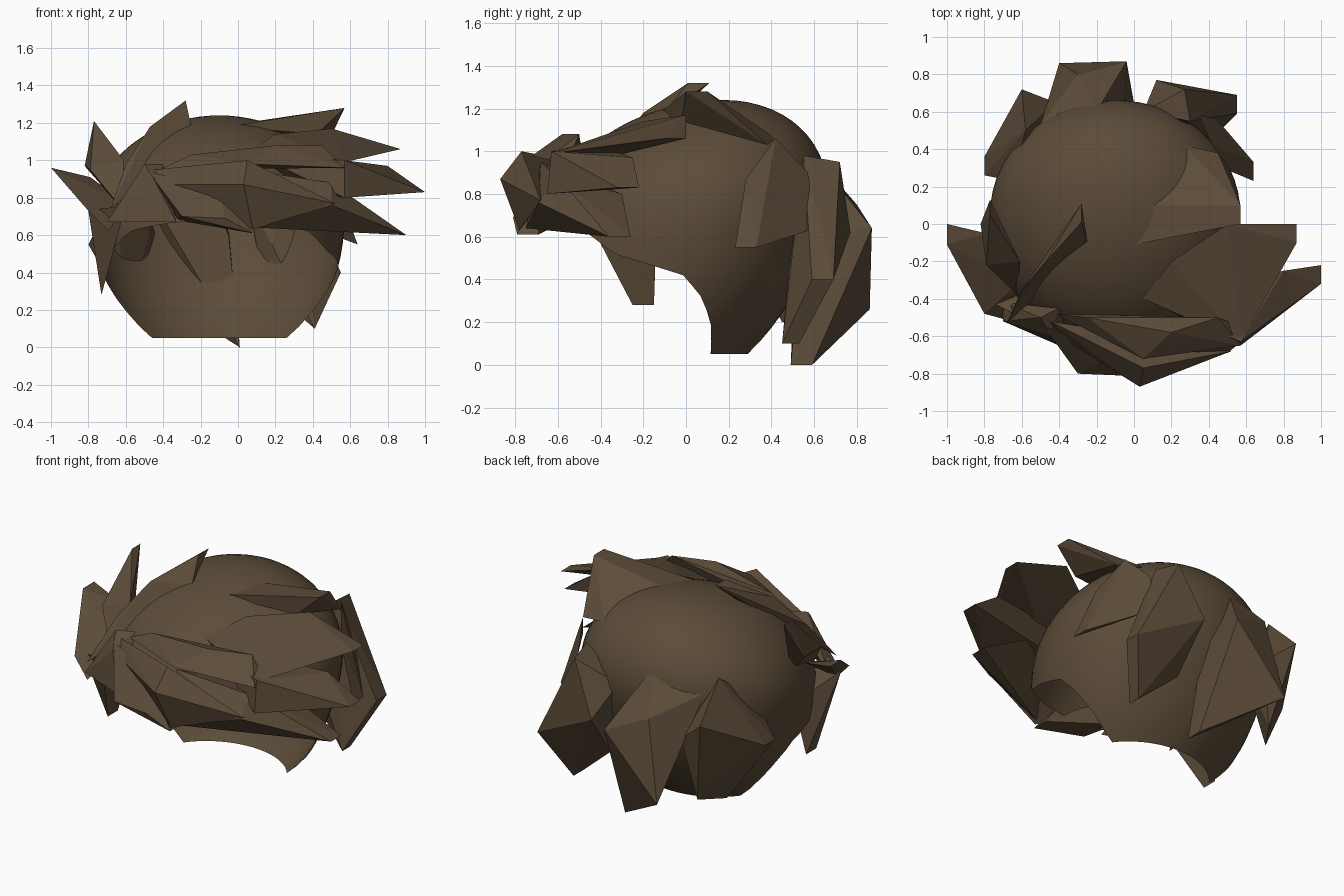
import bpy
import bmesh
from math import sin, cos, acos, pi
from mathutils import Vector

cube = bpy.data.objects.get("Cube")
if cube:
    bpy.data.objects.remove(cube, do_unlink=True)

brown = bpy.data.materials.new("dark_brown_hair")
brown.use_nodes = True
hair_colour = (0.107, 0.072, 0.041, 1)
brown.diffuse_color = hair_colour
shader = next(n for n in brown.node_tree.nodes if n.type == "BSDF_PRINCIPLED")
shader.inputs["Base Color"].default_value = hair_colour
shader.inputs["Roughness"].default_value = 0.8


def finish(name, bm, smooth=False):
    """Turn a bmesh into a named, coloured object."""
    bmesh.ops.recalc_face_normals(bm, faces=bm.faces)
    for face in bm.faces:
        face.smooth = smooth
    mesh = bpy.data.meshes.new(name)
    bm.to_mesh(mesh)
    bm.free()
    mesh.materials.append(brown)
    obj = bpy.data.objects.new(name, mesh)
    bpy.context.collection.objects.link(obj)
    return obj


def hairline(s):
    """Height of the cap's lower edge; s runs from -1 (front) to 1 (back)."""
    steps = [(-1, .68), (-.7, .62), (-.5, .52), (0, .42), (.2, .32), (.37, .2),
             (.54, .05), (1, .05)]
    for (s0, z0), (s1, z1) in zip(steps, steps[1:]):
        if s <= s1:
            return z0 + (z1 - z0) * (s - s0) / (s1 - s0)
    return steps[-1][1]


def build_cap(segments=64, rings=24):
    """Open egg-shaped shell leaning back, ending at the hairline."""
    bm = bmesh.new()
    middle, up, down, lean = 0.7, 0.54, 0.85, 0.23
    top = bm.verts.new((-0.1, 0.05 + lean * up, middle + up))
    columns = []
    for i in range(segments):
        a = 2 * pi * i / segments
        limit = acos((hairline(sin(a)) - middle) / down)
        depth = 0.6 if sin(a) > 0 else 0.71
        column = [top]
        for j in range(1, rings + 1):
            t = limit * j / rings
            rise = cos(t) * (up if cos(t) > 0 else down)
            column.append(bm.verts.new((-0.1 + 0.67 * sin(t) * cos(a),
                                        0.05 + depth * sin(t) * sin(a) + lean * rise,
                                        middle + rise)))
        columns.append(column)
    for i, left in enumerate(columns):
        right = columns[(i + 1) % segments]
        bm.faces.new((top, left[1], right[1]))
        for j in range(1, rings):
            bm.faces.new((left[j], left[j + 1], right[j + 1], right[j]))
    return finish("hair_cap", bm, smooth=True)


def lock(name, tip, *body, blunt=0.1):
    """Chunky faceted lock: a blunt tip edge joined to a few body corners."""
    bm = bmesh.new()
    for p in (tip, Vector(tip) + Vector((0, blunt, 0)), *body):
        bm.verts.new(p)
    hull = bmesh.ops.convex_hull(bm, input=bm.verts)
    spare = {g for g in hull["geom_interior"] + hull["geom_unused"]
             if isinstance(g, bmesh.types.BMVert)}
    bmesh.ops.delete(bm, geom=list(spare), context="VERTS")
    bmesh.ops.dissolve_limit(bm, angle_limit=0.03, verts=bm.verts, edges=bm.edges)
    return finish(name, bm)


build_cap()

# Locks on the crown
lock("crown_lock_left", (.57, 0, 1.28), (-.05, -.12, 1.18), (.1, .1, 1.21),
     (.45, .38, 1.03), (.27, .42, 1.06), (.42, -.02, 1.14))
lock("crown_lock_right", (-.28, .01, 1.32), (-.47, -.2, 1.18), (-.25, -.1, 1.18),
     (-.38, -.25, 1.0), (-.68, -.53, .74), (-.6, -.35, .98))

# Spikes on the right side of the head
lock("right_upper_spike", (-.77, .05, 1.21), (-.82, 0, .97), (-.79, -.22, .95),
     (-.62, -.38, .74), (-.61, -.2, 1.0), (-.66, -.1, .8), blunt=.08)
lock("right_outer_spike", (-1, -.11, .96), (-.79, -.05, .91), (-.8, -.48, .73),
     (-.69, -.51, .62), (-.6, -.3, .77), blunt=.11)
lock("right_sideburn", (-.73, -.25, .28), (-.8, -.4, .73), (-.6, -.5, .76),
     (-.68, -.36, .52), (-.65, -.14, .58))

# Swept spikes on the left side of the head
lock("left_upper_spike", (.87, -.1, 1.06), (.5, 0, 1.17), (.2, -.2, 1.14),
     (.05, -.4, 1.04), (.57, -.63, .99), (.3, -.45, .95))
lock("left_middle_spike", (1, -.32, .83), (.57, -.65, .8), (.57, -.63, 1.0),
     (.8, -.25, .97), (.1, -.42, 1.03), (.3, -.4, .85))
lock("left_lower_spike", (.9, -.36, .6), (.5, -.69, .76), (.1, -.75, .64),
     (.05, -.68, .95), (.5, -.6, .88), (.55, -.3, .8))

# Layered fringe
lock("fringe_centre", (.03, -.87, .87), (-.45, -.52, .95), (-.4, -.6, .87),
     (.05, -.77, 1.0), (.08, -.78, .63), (.52, -.68, .77), blunt=.06)
lock("fringe_top", (.57, -.65, .96), (-.42, -.48, .95), (-.25, -.5, 1.03),
     (.2, -.58, 1.08), (.45, -.5, 1.08), (.05, -.72, .98))
lock("fringe_lower", (.08, -.79, .61), (-.48, -.55, .94), (-.3, -.8, .7),
     (-.07, -.81, .69), (-.1, -.7, .85), (-.33, -.55, .68))
lock("fringe_right", (-.7, -.52, .67), (-.5, -.5, .98), (-.33, -.68, .67),
     (-.45, -.6, .9), (-.4, -.45, .98))

# Lock behind the left ear
lock("left_ear_lock", (.64, .23, .55), (.4, .61, .64), (.35, .57, .9),
     (.52, .28, .87), (.42, .42, 1.06))

# Big pointed locks across the back
lock("back_lock_left", (.55, .59, .4), (.41, .45, .1), (.41, .53, .1),
     (.14, .55, .33), (.12, .77, .62), (.05, .6, .8), (.27, .72, .95),
     (.3, .55, .98), (.18, .49, .55))
lock("back_lock_centre", (.01, .49, 0), (-.18, .62, .12), (-.4, .86, .26),
     (-.5, .53, .86), (-.2, .6, .98), (-.3, .8, .75), (-.04, .87, .64),
     (-.05, .55, .6))
lock("back_lock_right", (-.8, .26, .55), (-.6, .45, .2), (-.5, .6, .22),
     (-.42, .65, .6), (-.6, .72, .75), (-.58, .5, .97), (-.65, .23, .75),
     (-.47, .42, .62))
